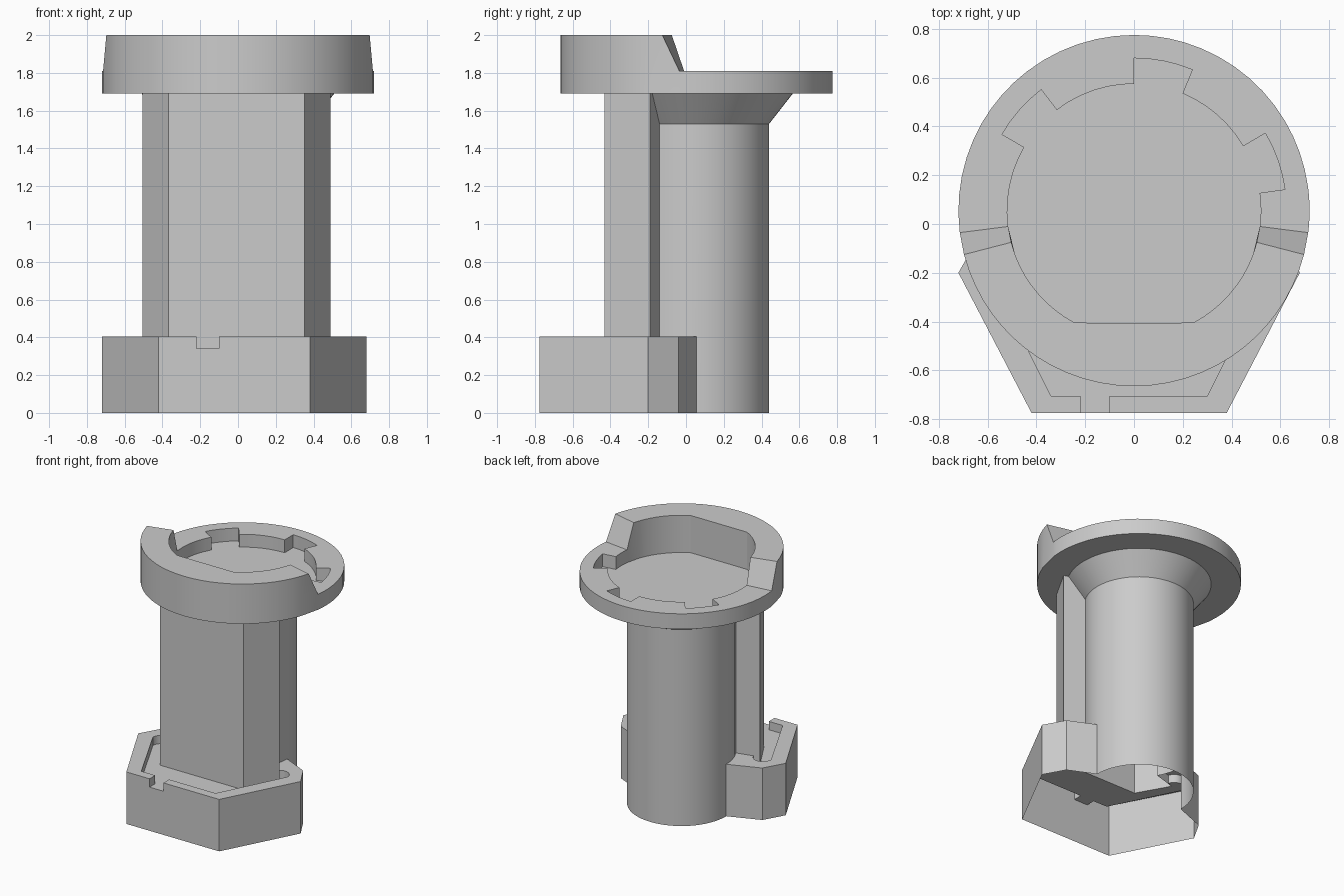
import bpy, bmesh
from math import sin, cos, radians

if "Cube" in bpy.data.objects:
    bpy.data.objects.remove(bpy.data.objects["Cube"])

CY = 0.055   # y of the round parts' axis


def pol(r, a):
    return (r * cos(radians(a)), CY + r * sin(radians(a)))


def span(a, b, n):
    return [a + (b - a) * i / n for i in range(n + 1)]


def at(path, z):
    return [(x, y, z) for x, y in path]


def mirrored(path, cx):
    return [(2 * cx - x, y) for x, y in reversed(path)]


class Part:
    """Collects strips and flat faces into one mesh."""

    def __init__(self, name):
        self.name, self.bm = name, bmesh.new()

    def face(self, pts):
        self.bm.faces.new([self.bm.verts.new(p) for p in pts])

    def strip(self, a, b):
        for i in range(len(a) - 1):
            if a[i] == a[i + 1] and b[i] == b[i + 1]:
                continue
            quad = []
            for p in (a[i], a[i + 1], b[i + 1], b[i]):
                if p not in quad:
                    quad.append(p)
            self.face(quad)

    def wall(self, path, z0, z1):
        self.strip(at(path, z0), at(path, z1))

    def finish(self):
        bm = self.bm
        bmesh.ops.remove_doubles(bm, verts=bm.verts, dist=1e-4)
        bmesh.ops.recalc_face_normals(bm, faces=bm.faces)
        me = bpy.data.meshes.new(self.name)
        bm.to_mesh(me)
        bm.free()
        ob = bpy.data.objects.new(self.name, me)
        bpy.context.collection.objects.link(ob)
        bpy.ops.object.select_all(action='DESELECT')
        ob.select_set(True)
        bpy.context.view_layer.objects.active = ob
        bpy.ops.object.shade_smooth_by_angle(angle=radians(28))


# Column: round back with a half-hexagon front, hollow and open below
R = 0.385
LO, HI = -30.4, 210.4
arc = [pol(R, a) for a in span(LO, 0, 4) + span(0, 180, 32)[1:] + span(180, HI, 4)[1:]]
front = [(-0.505, -0.19), (-0.368, -0.432), (0.352, -0.432), (0.489, -0.19)]
col = Part("column")
col.wall([arc[-1]] + front + [arc[0]], 0.34, 1.69)
col.wall(arc, 0.34, 1.69)
col.wall([pol(R, a) for a in span(0, 180, 32)], 0, 0.34)
col.finish()

# Flare between column and head
flare = Part("flare")
angs = span(LO, HI, 44)
flare.strip(at([pol(R, a) for a in angs], 1.53), at([pol(0.51, a) for a in angs], 1.69))
flare.finish()

# Base: open-bottomed hexagonal skirt with a sunken tray and front slot
MX = -0.02
T, F = 0.405, 0.34
out_l = [(-0.42, -0.775), (-0.72, -0.20), (-0.63, -0.04), (-R, CY)]
seat_l = [pol(R, a) for a in span(180, HI, 4)[1:]]
pocket_l = [(-0.53 + 0.07 * cos(radians(a)), -0.19 + 0.07 * sin(radians(a)))
            for a in span(15, 180, 10)]
in_l = pocket_l + [(-0.34, -0.705)]
out_r, in_r = mirrored(out_l, MX), mirrored(in_l, MX)
seat_r = mirrored(seat_l, 0)
out_r[0] = (R, CY)
base = Part("hex_base")
S0, S1 = -0.22, -0.10
outer_left = [(S0, -0.775)] + out_l
inner_left = in_l + [(S0, -0.705)]
outer_right = out_r + [(S1, -0.775)]
inner_right = [(S1, -0.705)] + in_r
for outer, seat, inner in ((outer_left, seat_l, inner_left),
                           (outer_right, seat_r, inner_right)):
    # left ring runs outer > seat > inner, right ring inner > seat > outer
    ring = outer + seat + inner if seat is seat_l else inner + seat + outer
    base.face(at(ring, T))
    base.wall(outer, 0, T)
    base.wall(inner, F, T)
for s in (S0, S1):
    base.wall([(s, -0.775), (s, -0.705)], F, T)
base.wall([(S0, -0.775), (S1, -0.775)], 0, F)
base.face(at([(S0, -0.775), (S1, -0.775), (S1, -0.705), (S0, -0.705)], F))
base.face(at(inner_left + inner_right + front[::-1], F))
base.finish()

# Head: disc with a notched recess and a raised front lip
RO, RI, RN = 0.72, 0.52, 0.625
Z0, ZF, ZM, ZT = 1.69, 1.71, 1.81, 2.0
A_LOW, A_TOP = 7.2, 14.5


def inner_pt(a):
    s = sin(radians(a))
    return pol(min(RI, -0.46 / s) if s < -0.5 else RI, a)


back_in, back_ang = [], []


def add(r, angles):
    for a in angles:
        back_in.append(pol(r, a))
        back_ang.append(a)


prev = -A_LOW
for start, end in ((8, 30.5), (67.5, 90), (127.5, 150)):
    add(RI, span(prev, start, 6))
    add(RN, span(start, end, 4))
    prev = end
add(RI, span(prev, 180 + A_LOW, 6))
back_out = [pol(RO, a) for a in back_ang]

mid = span(200, 242, 8) + span(242, 298, 10)[1:] + span(298, 340, 8)[1:]
low = [180 + A_LOW] + mid + [360 - A_LOW]
top = [180 + A_TOP] + mid + [360 - A_TOP]
lo_in, lo_out = [inner_pt(a) for a in low], [pol(RO, a) for a in low]
hi_in, hi_out = [inner_pt(a) for a in top], [pol(RO, a) for a in top]

head = Part("head")
head.strip(at(back_in, ZM), at(back_out, ZM))
head.wall(back_in, ZF, ZM)
head.wall(back_out, Z0, ZM)
head.wall(lo_in, ZF, ZM)
head.wall(lo_out, Z0, ZM)
head.strip(at(lo_in, ZM), at(hi_in, ZT))
head.strip(at(lo_out, ZM), at(hi_out, ZT))
head.strip(at(hi_in, ZT), at(hi_out, ZT))
for i in (0, -1):
    head.face([(*lo_in[i], ZM), (*lo_out[i], ZM), (*hi_out[i], ZT), (*hi_in[i], ZT)])
head.face(at(back_in + lo_in[1:-1], ZF))
rim = [p for i, p in enumerate(back_out) if i == 0 or p != back_out[i - 1]]
head.face(at(rim + lo_out[1:-1], Z0))
head.finish()
